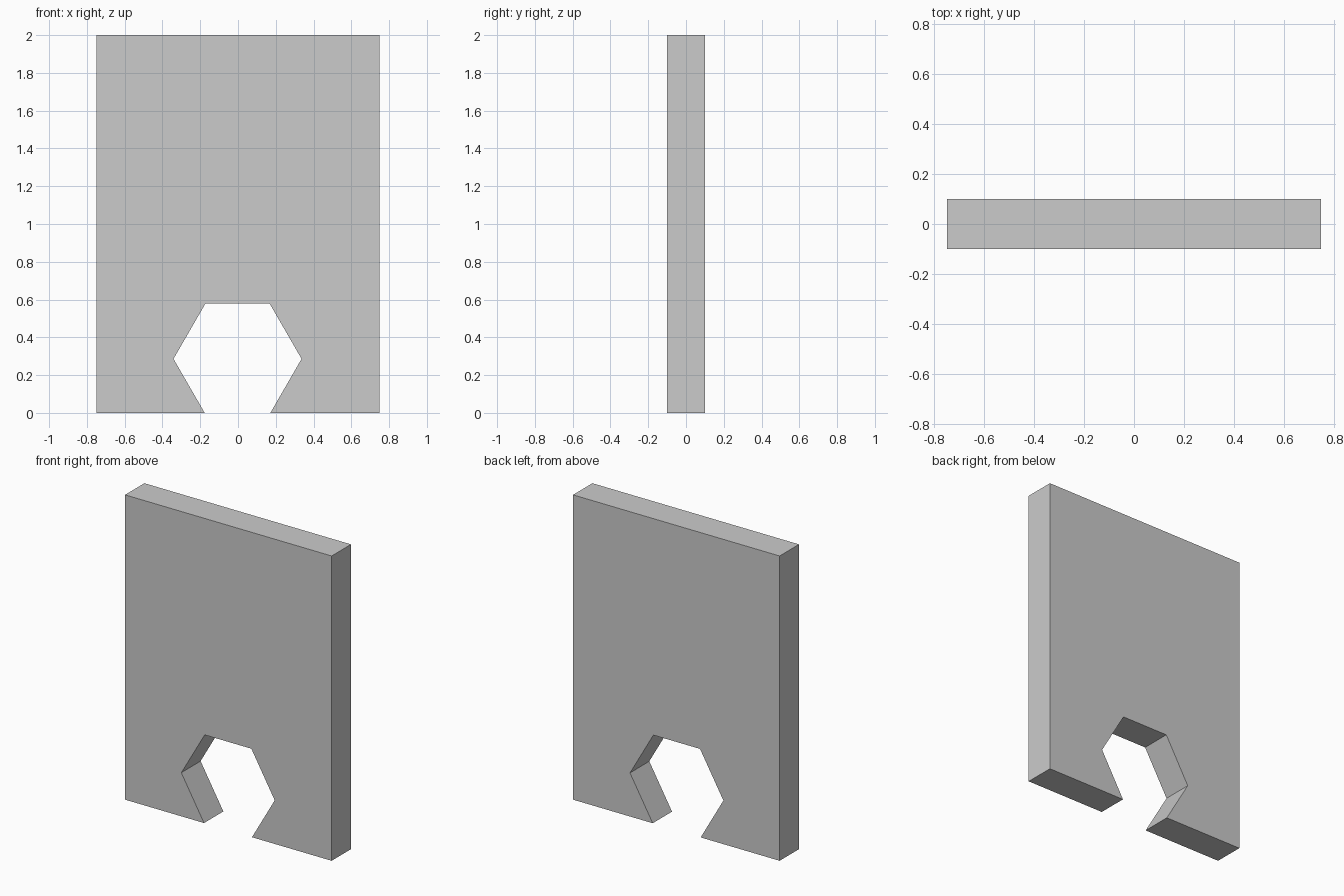
import bpy, bmesh
from math import sqrt
from mathutils import Vector

if "Cube" in bpy.data.objects:
    bpy.data.objects.remove(bpy.data.objects["Cube"])

WIDTH, HEIGHT, DEPTH = 1.5, 2.0, 0.2
HEX_X, HEX_Z, HEX_R = -0.0025, 0.286, 0.339

# Panel outline with a hexagonal notch, cut off by the bottom edge
w = WIDTH / 2
foot = HEX_R - HEX_Z / sqrt(3)
top = HEX_Z + HEX_R * sqrt(3) / 2
notch = [(-foot, 0), (-HEX_R, HEX_Z), (-HEX_R / 2, top),
         (HEX_R / 2, top), (HEX_R, HEX_Z), (foot, 0)]
outline = [(-w, 0)] + [(HEX_X + x, z) for x, z in notch] + [(w, 0), (w, HEIGHT), (-w, HEIGHT)]

# Extrude the outline from front to back
bm = bmesh.new()
face = bm.faces.new([bm.verts.new((x, -DEPTH / 2, z)) for x, z in outline])
extruded = bmesh.ops.extrude_face_region(bm, geom=[face], use_keep_orig=True)
back = [v for v in extruded["geom"] if isinstance(v, bmesh.types.BMVert)]
bmesh.ops.translate(bm, verts=back, vec=Vector((0, DEPTH, 0)))
bmesh.ops.recalc_face_normals(bm, faces=bm.faces[:])

mesh = bpy.data.meshes.new("notched_panel")
bm.to_mesh(mesh)
bm.free()
bpy.context.collection.objects.link(bpy.data.objects.new("notched_panel", mesh))
